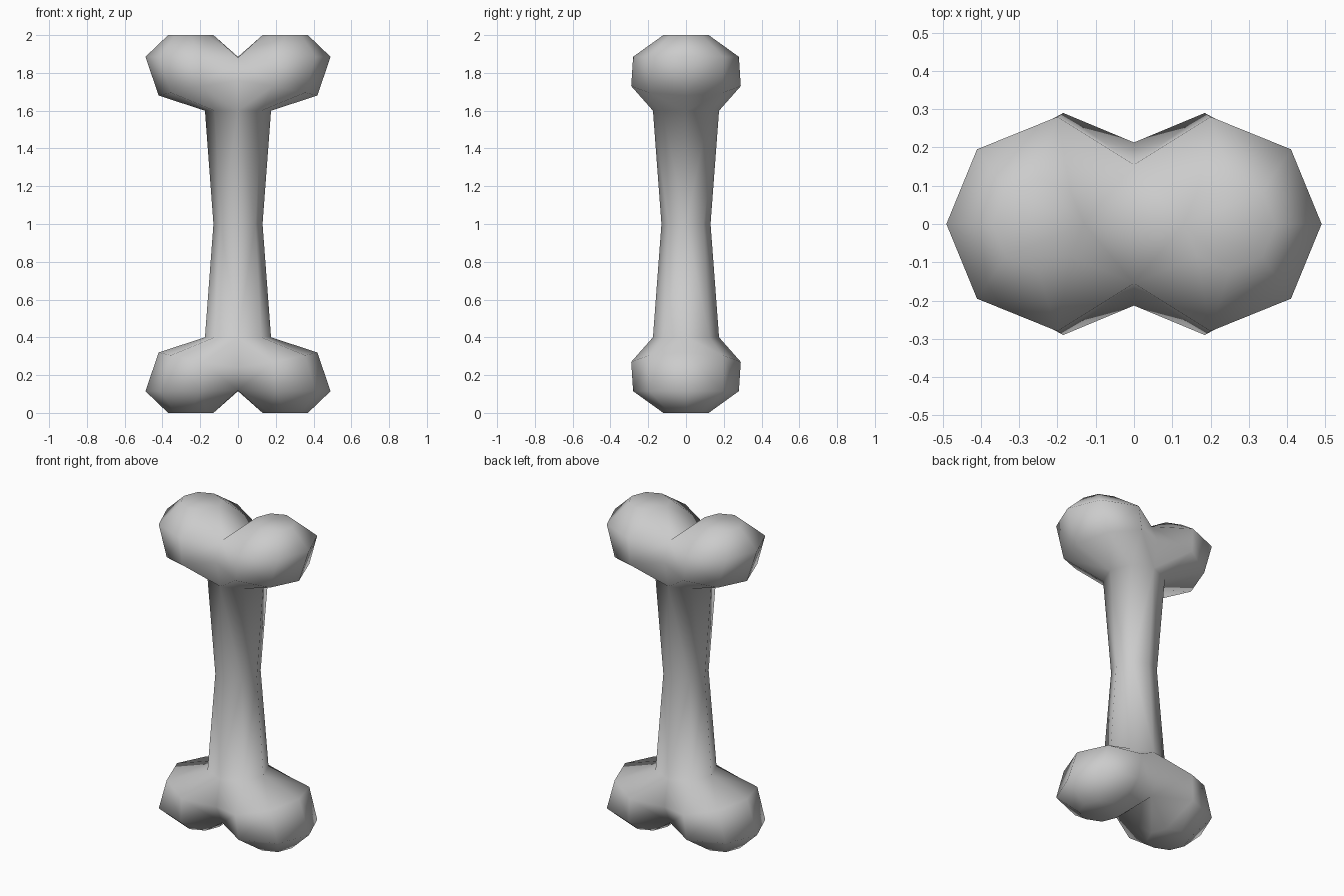
import bpy
from math import cos, sin, pi

if "Cube" in bpy.data.objects:
    bpy.data.objects.remove(bpy.data.objects["Cube"])


def arc(cx, r, z, n):
    """Points of an octagon around (cx, 0), starting on +x."""
    return [(cx + r * cos(i * pi / 4), r * sin(i * pi / 4), z) for i in range(n)]


# Cross-section loops of one eighth of the bone, from the middle upwards
loops = [
    arc(0, 0.13, 1.0, 3),      # shaft waist
    arc(0, 0.175, 1.6, 3),     # shaft end
    [(0.42, 0, 1.68), (0.355, 0.195, 1.695), (0.185, 0.29, 1.73), (0, 0.213, 1.76)],  # knob underside
    [(0.49, 0, 1.885), (0.41, 0.195, 1.885), (0.2, 0.28, 1.885), (0, 0.155, 1.88), (0, 0, 1.885)],  # knob girth, valley
    arc(0.25, 0.12, 2.0, 5),   # knob cap
]

verts, faces, starts = [], [], []
for loop in loops:
    starts.append(len(verts))
    verts += loop

# Bridge neighbouring loops; fill the crotch with a triangle
for k in range(len(loops) - 1):
    a, b = starts[k], starts[k + 1]
    for i in range(len(loops[k]) - 1):
        faces.append((a + i, a + i + 1, b + i + 1, b + i))
faces.append((starts[1] + 2, starts[2] + 3, starts[2] + 2))
faces.append(tuple(range(starts[4], starts[4] + 5)))

mesh = bpy.data.meshes.new("bone")
mesh.from_pydata([(x, y, z - 1) for x, y, z in verts], [], faces)
mesh.shade_smooth()
bone = bpy.data.objects.new("bone", mesh)
bone.location.z = 1
bpy.context.collection.objects.link(bone)

# Mirror to both sides, front and back, top and bottom
mirror = bone.modifiers.new("mirror", 'MIRROR')
mirror.use_axis = (True, True, True)
mirror.merge_threshold = 0.001
